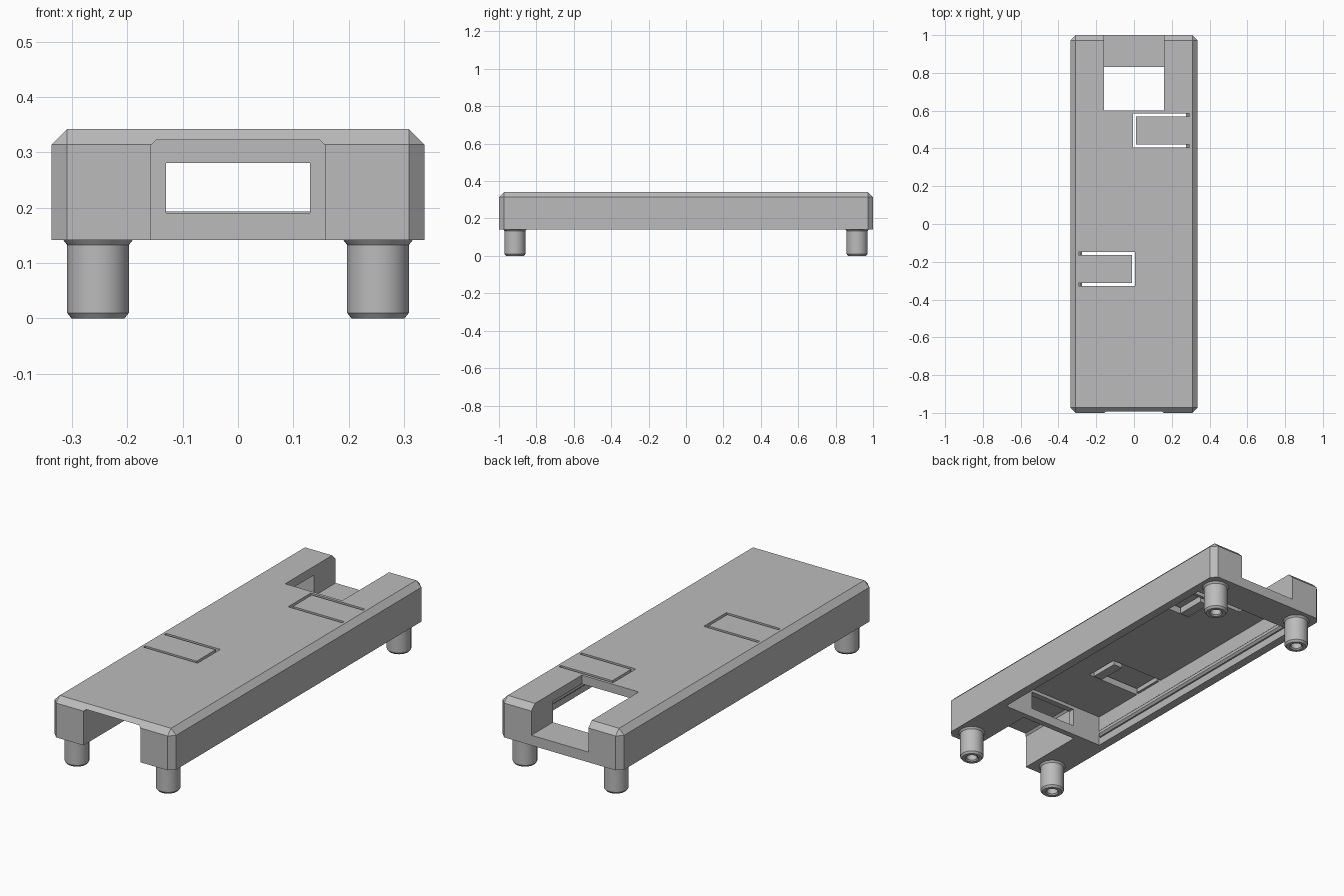
import bpy, bmesh, math
from mathutils import Matrix

if "Cube" in bpy.data.objects:
    bpy.data.objects.remove(bpy.data.objects["Cube"], do_unlink=True)

grey = bpy.data.materials.new("plain_grey")
grey.use_nodes = True
COLOUR = (0.5, 0.5, 0.5, 1)
grey.diffuse_color = COLOUR
grey.node_tree.nodes["Principled BSDF"].inputs["Base Color"].default_value = COLOUR


def finish(name, bm):
    bmesh.ops.recalc_face_normals(bm, faces=bm.faces)
    mesh = bpy.data.meshes.new(name)
    bm.to_mesh(mesh)
    bm.free()
    mesh.materials.append(grey)
    ob = bpy.data.objects.new(name, mesh)
    bpy.context.collection.objects.link(ob)
    return ob


def box_mesh(x, y, z):
    bm = bmesh.new()
    bmesh.ops.create_cube(bm, size=1)
    for v in bm.verts:
        for i, (lo, hi) in enumerate((x, y, z)):
            v.co[i] = lo if v.co[i] < 0 else hi
    return bm


def box(name, x, y, z):
    return finish(name, box_mesh(x, y, z))


def cut(target, cutter):
    cutter.hide_render = True
    mod = target.modifiers.new("cut", "BOOLEAN")
    mod.operation, mod.solver, mod.object = "DIFFERENCE", "EXACT", cutter
    bpy.context.view_layer.objects.active = target
    bpy.ops.object.modifier_apply(modifier=mod.name)
    bpy.data.objects.remove(cutter, do_unlink=True)


def select_only(ob):
    bpy.ops.object.select_all(action="DESELECT")
    ob.select_set(True)
    bpy.context.view_layer.objects.active = ob


BASE, TOP, CEIL = 0.142, 0.342, 0.298
W, INNER, SLOT = 0.337, 0.293, 0.158

# Case shell: chamfered on the top and upright edges
bm = box_mesh((-W, W), (-1, 1), (BASE, TOP))
edges = [e for e in bm.edges if any(v.co.z > BASE + 0.01 for v in e.verts)]
bmesh.ops.bevel(bm, geom=edges, offset=0.028, segments=1, affect="EDGES")
case = finish("case", bm)

# Pocket open to the underside
cut(case, box("pocket", (-INNER, INNER), (-0.61, 0.83), (0, CEIL)))

# Front bay, with clipped upper corners
bm = box_mesh((-SLOT, SLOT), (-1.2, -0.64), (0, 0.322))
edges = [e for e in bm.edges if all(v.co.z > 0.3 and abs(v.co.x) > 0.1 for v in e.verts)
         and abs(e.verts[0].co.x - e.verts[1].co.x) < 0.01]
bmesh.ops.bevel(bm, geom=edges, offset=0.01, segments=1, affect="EDGES")
cut(case, finish("front_bay", bm))
cut(case, box("window", (-0.13, 0.13), (-0.7, -0.55), (0.19, 0.281)))

# Rear notch, leaving a low cross bar
cut(case, box("rear_notch", (-SLOT, SLOT), (0.6, 1.2), (0.193, 0.5)))

# Spring tabs: thinned underside and a U-shaped slit, one per side
for side, y in ((1, 0.495), (-1, -0.238)):
    def span(a, b):
        return tuple(sorted((side * a, side * b)))
    cut(case, box("thinning", span(-0.005, 0.28), (y - 0.09, y + 0.09), (0.25, 0.32)))
    cut(case, box("end_slit", span(-0.005, 0.01), (y - 0.09, y + 0.09), (0.25, 0.5)))
    for s in (-1, 1):
        ys = sorted((y + s * 0.075, y + s * 0.09))
        cut(case, box("side_slit", span(-0.005, 0.295), ys, (0.25, 0.5)))
    box("tab_hook", span(0.01, 0.06), (y - 0.075, y + 0.075), (0.288, 0.325))

# Guide rails along the pocket walls
for side in (-1, 1):
    x = sorted((side * 0.275, side * (INNER + 0.005)))
    bm = box_mesh(x, (-0.6, 0.8), (0.18, 0.215))
    edges = [e for e in bm.edges if all(abs(v.co.x) < 0.28 for v in e.verts)]
    bmesh.ops.bevel(bm, geom=edges, offset=0.01, segments=1, affect="EDGES")
    finish("guide_rail", bm)

# Legs: lathed profile with flared top, chamfered foot and a blind hole
profile = [(0, 0.06), (0.026, 0.06), (0.026, 0.006), (0.032, 0), (0.048, 0),
           (0.056, 0.01), (0.056, 0.133), (0.064, 0.143), (0, 0.143)]
for sx in (-1, 1):
    for sy in (-1, 1):
        bm = bmesh.new()
        verts = [bm.verts.new((r, 0, z)) for r, z in profile]
        edges = [bm.edges.new(pair) for pair in zip(verts, verts[1:])]
        bmesh.ops.spin(bm, geom=verts + edges, axis=(0, 0, 1), cent=(0, 0, 0),
                       angle=math.tau, steps=40)
        bmesh.ops.remove_doubles(bm, verts=bm.verts, dist=0.0005)
        bmesh.ops.transform(bm, matrix=Matrix.Translation((sx * 0.253, sy * 0.915, 0)),
                            verts=bm.verts)
        leg = finish("leg", bm)
        select_only(leg)
        bpy.ops.object.shade_smooth_by_angle(angle=math.radians(30))
